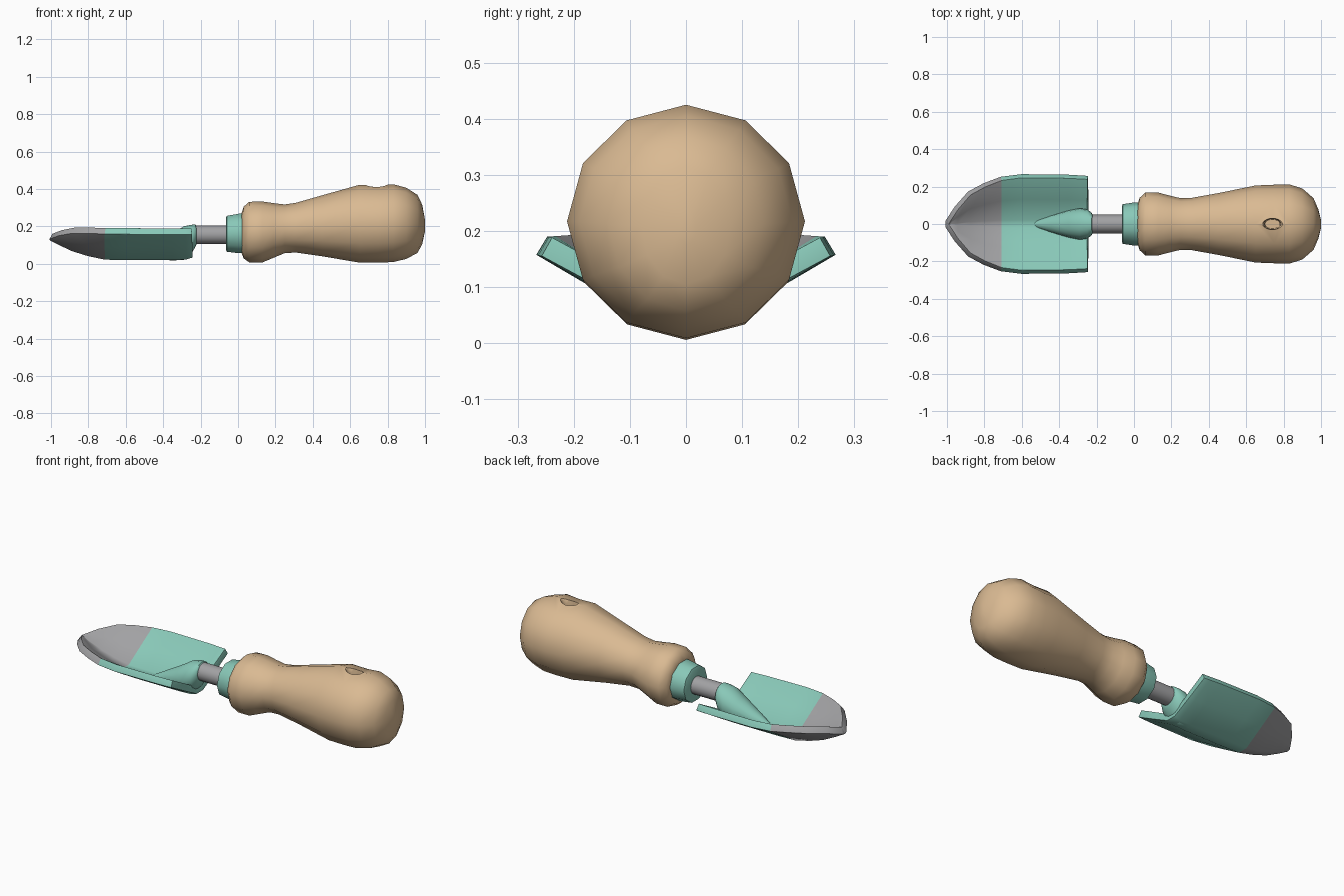
import bpy, bmesh, math
from mathutils import Vector

if "Cube" in bpy.data.objects:
    bpy.data.objects.remove(bpy.data.objects["Cube"])


def material(name, rgb):
    m = bpy.data.materials.new(name)
    m.diffuse_color = (*rgb, 1)
    m.use_nodes = True
    m.node_tree.nodes["Principled BSDF"].inputs["Base Color"].default_value = m.diffuse_color
    return m


WOOD = material("tan wood", (0.70, 0.49, 0.29))
TEAL = material("teal paint", (0.25, 0.58, 0.48))
STEEL = material("grey steel", (0.36, 0.36, 0.37))


def make_object(name, bm, mats):
    bmesh.ops.recalc_face_normals(bm, faces=bm.faces)
    me = bpy.data.meshes.new(name)
    bm.to_mesh(me)
    bm.free()
    ob = bpy.data.objects.new(name, me)
    bpy.context.collection.objects.link(ob)
    for m in mats:
        me.materials.append(m)
    return ob


def activate(ob):
    bpy.ops.object.select_all(action='DESELECT')
    ob.select_set(True)
    bpy.context.view_layer.objects.active = ob


def finish(ob, angle=40):
    activate(ob)
    for m in list(ob.modifiers):
        bpy.ops.object.modifier_apply(modifier=m.name)
    bpy.ops.object.shade_smooth_by_angle(angle=math.radians(angle))


def loft(name, sections, sides, mat, phase=0.0, vertical=False):
    """Sections: (position on axis, centre offset, half width, half height)."""
    bm = bmesh.new()
    rings = []
    for p, c, ry, rz in sections:
        ring = []
        for i in range(sides):
            a = 2 * math.pi * (i + phase) / sides
            u, v = ry * math.sin(a), rz * math.cos(a)
            co = Vector((c + v, u, p)) if vertical else Vector((p, u, c + v))
            ring.append(bm.verts.new(co))
        rings.append(ring)
    for a, b in zip(rings, rings[1:]):
        for i in range(sides):
            j = (i + 1) % sides
            bm.faces.new((a[i], a[j], b[j], b[i]))
    bm.faces.new(rings[0])
    bm.faces.new(rings[-1])
    return make_object(name, bm, [mat])


# Wooden grip
handle = loft("handle", [
    (0.02, 0.165, 0.11, 0.11), (0.03, 0.167, 0.14, 0.138),
    (0.06, 0.169, 0.168, 0.162), (0.13, 0.17, 0.168, 0.163),
    (0.19, 0.178, 0.152, 0.146), (0.25, 0.187, 0.138, 0.13),
    (0.31, 0.193, 0.14, 0.133), (0.45, 0.203, 0.165, 0.163),
    (0.65, 0.214, 0.206, 0.208), (0.75, 0.212, 0.21, 0.206),
    (0.83, 0.217, 0.212, 0.208), (0.90, 0.216, 0.19, 0.19),
    (0.96, 0.213, 0.138, 0.155), (0.985, 0.21, 0.08, 0.105),
    (1.0, 0.205, 0.02, 0.03)], 12, WOOD)

# Blind hanging hole in the top of the grip
cutter = loft("hole_cutter", [
    (0.32, 0.74, 0.025, 0.04), (0.39, 0.74, 0.028, 0.044),
    (0.412, 0.74, 0.031, 0.047), (0.425, 0.74, 0.042, 0.058),
    (0.5, 0.74, 0.06, 0.08)], 16, WOOD, vertical=True)
cutter.hide_render = True
cut = handle.modifiers.new("hole", 'BOOLEAN')
cut.operation = 'DIFFERENCE'
cut.solver = 'EXACT'
cut.object = cutter
finish(handle, 50)
bpy.data.objects.remove(cutter)

# Painted collar
finish(loft("collar", [
    (-0.065, 0.16, 0.095, 0.09), (-0.06, 0.16, 0.106, 0.101),
    (0.005, 0.162, 0.116, 0.111), (0.04, 0.163, 0.116, 0.111)],
    10, TEAL, phase=0.5), 50)

# Steel shaft
finish(loft("shaft", [(-0.26, 0.155, 0.05, 0.05), (0.0, 0.155, 0.05, 0.05)],
            16, STEEL))

# Blade: V-shaped sheet; stations are (x, half width, keel z, rim z)
stations = [(-1.0, 0.008, 0.143, 0.146), (-0.95, 0.085, 0.115, 0.165),
            (-0.88, 0.165, 0.08, 0.178), (-0.80, 0.208, 0.054, 0.178),
            (-0.71, 0.243, 0.034, 0.175), (-0.60, 0.257, 0.032, 0.174),
            (-0.35, 0.254, 0.032, 0.173), (-0.28, 0.250, 0.035, 0.172),
            (-0.247, 0.248, 0.046, 0.172)]
across = (-1, -0.55, -0.1, 0.1, 0.55, 1)
bm = bmesh.new()
rows = []
for x, w, keel, rim in stations:
    rows.append([bm.verts.new((x, w * t, keel + (rim - keel) * max(0, abs(t) - 0.06) / 0.94))
                 for t in across])
for a, b in zip(rows, rows[1:]):
    for i in range(len(across) - 1):
        bm.faces.new((a[i], b[i], b[i + 1], a[i + 1]))
blade = make_object("blade", bm, [TEAL, STEEL])
for f in blade.data.polygons:
    f.material_index = 1 if f.center.x < -0.71 else 0
solid = blade.modifiers.new("thickness", 'SOLIDIFY')
solid.thickness = 0.038
solid.offset = 0
bev = blade.modifiers.new("round_rim", 'BEVEL')
bev.width = 0.013
bev.segments = 3
bev.limit_method = 'ANGLE'
bev.angle_limit = math.radians(50)
finish(blade)

# Socket fairing that melts into the trough of the blade
finish(loft("socket", [
    (-0.222, 0.153, 0.05, 0.05), (-0.228, 0.15, 0.062, 0.06),
    (-0.25, 0.13, 0.078, 0.078), (-0.29, 0.11, 0.084, 0.09),
    (-0.35, 0.09, 0.072, 0.072), (-0.44, 0.066, 0.046, 0.044),
    (-0.54, 0.038, 0.014, 0.014)], 16, TEAL), 50)
